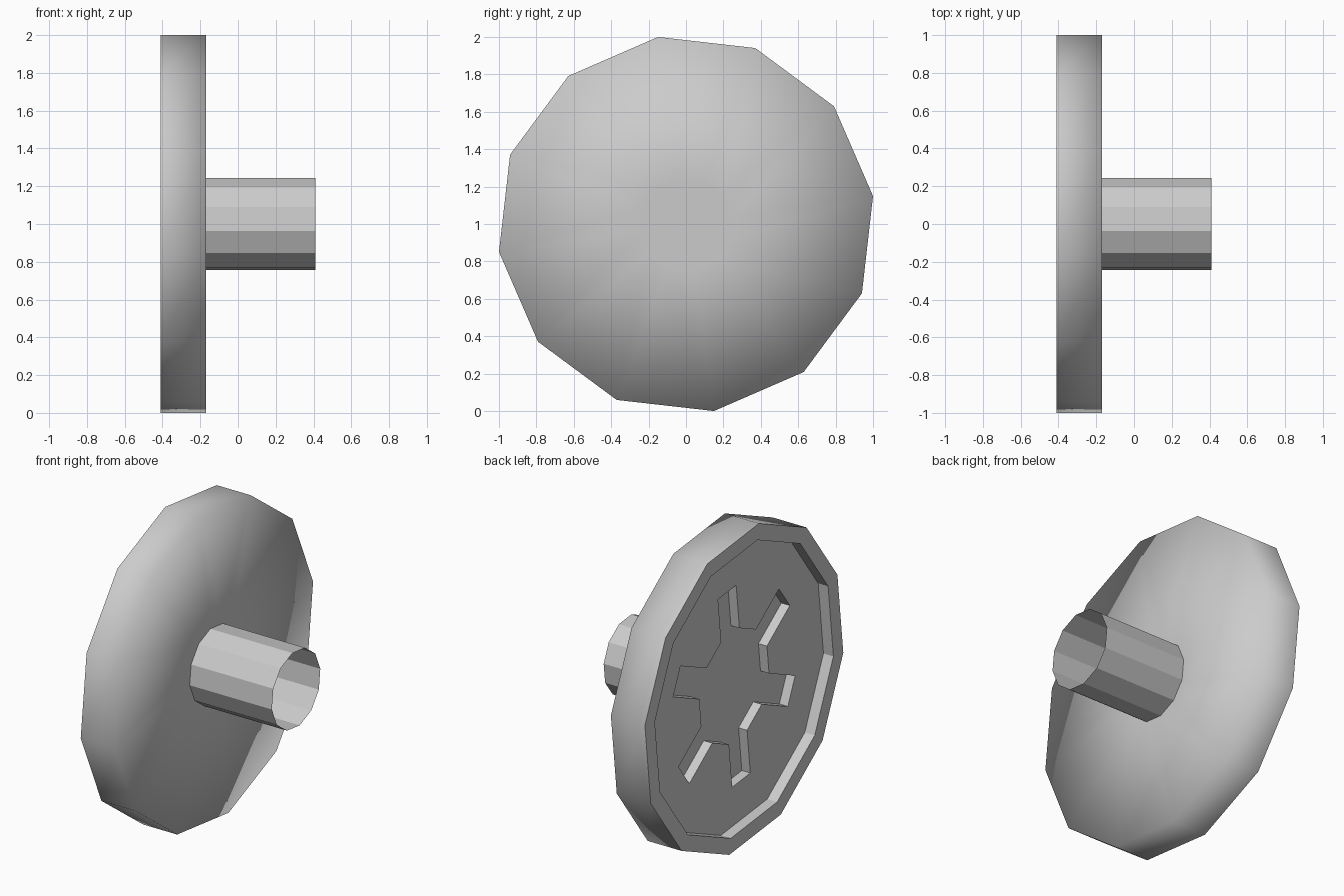
import bpy, bmesh
from math import cos, sin, radians, hypot, atan2

if "Cube" in bpy.data.objects:
    bpy.data.objects.remove(bpy.data.objects["Cube"])

N = 12
OFFSET = radians(8.5)
STEP = radians(30)


def ring(bm, x, r):
    """Twelve-sided loop around the x axis."""
    return [bm.verts.new((x, r * cos(OFFSET + i * STEP), 1 + r * sin(OFFSET + i * STEP)))
            for i in range(N)]


def bridge(bm, a, b, smooth=False):
    n = len(a)
    for i in range(n):
        j = (i + 1) % n
        bm.faces.new((a[i], a[j], b[j], b[i])).smooth = smooth


def finish(bm, name, fix_normals=True):
    if fix_normals:
        bmesh.ops.recalc_face_normals(bm, faces=bm.faces)
    mesh = bpy.data.meshes.new(name)
    bm.to_mesh(mesh)
    bm.free()
    obj = bpy.data.objects.new(name, mesh)
    bpy.context.collection.objects.link(obj)
    return obj


# Wheel disc: outer face blends smoothly into the tread
bm = bmesh.new()
hub = ring(bm, -0.17, 0.247)
front = ring(bm, -0.17, 1.011)
back = ring(bm, -0.41, 1.011)
lip = ring(bm, -0.41, 0.91)
panel = ring(bm, -0.34, 0.91)
bm.faces.new(hub).smooth = True
bridge(bm, hub, front, True)
bridge(bm, front, back, True)
bridge(bm, back, lip)
bridge(bm, lip, panel)


def star(x):
    """Six-armed outline; returns the core loop, arm tips and full loop."""
    core = ring(bm, x, 0.355)
    tips, loop = {}, []
    for i in range(N):
        loop.append(core[i])
        if i % 2 == 0:
            mid = OFFSET + (i + 0.5) * STEP
            tips[i] = []
            for side in (-0.092, 0.092):
                r, a = hypot(0.63, side), mid + atan2(side, 0.63)
                tips[i].append(bm.verts.new((x, r * cos(a), 1 + r * sin(a))))
            loop += tips[i]
    return core, tips, loop


# Recessed back panel with a star-shaped pocket
core, tips, edge = star(-0.34)
floor = star(-0.28)[2]
for i in range(N):
    j = (i + 1) % N
    if i in tips:
        t1, t2 = tips[i]
        bm.faces.new((panel[i], t1, core[i]))
        bm.faces.new((panel[i], panel[j], t2, t1))
        bm.faces.new((panel[j], core[j], t2))
    else:
        bm.faces.new((panel[i], panel[j], core[j], core[i]))
bridge(bm, edge, floor)
bm.faces.new(floor)
for e in bm.edges:
    if any(not f.smooth for f in e.link_faces):
        e.smooth = False
finish(bm, "wheel_disc")

# Open axle tube
bm = bmesh.new()
bridge(bm, ring(bm, -0.17, 0.247), ring(bm, 0.41, 0.247))
for f in bm.faces:
    c = f.calc_center_median()
    f.normal_update()
    if f.normal.y * c.y + f.normal.z * (c.z - 1) < 0:
        f.normal_flip()
finish(bm, "axle_tube", False)
